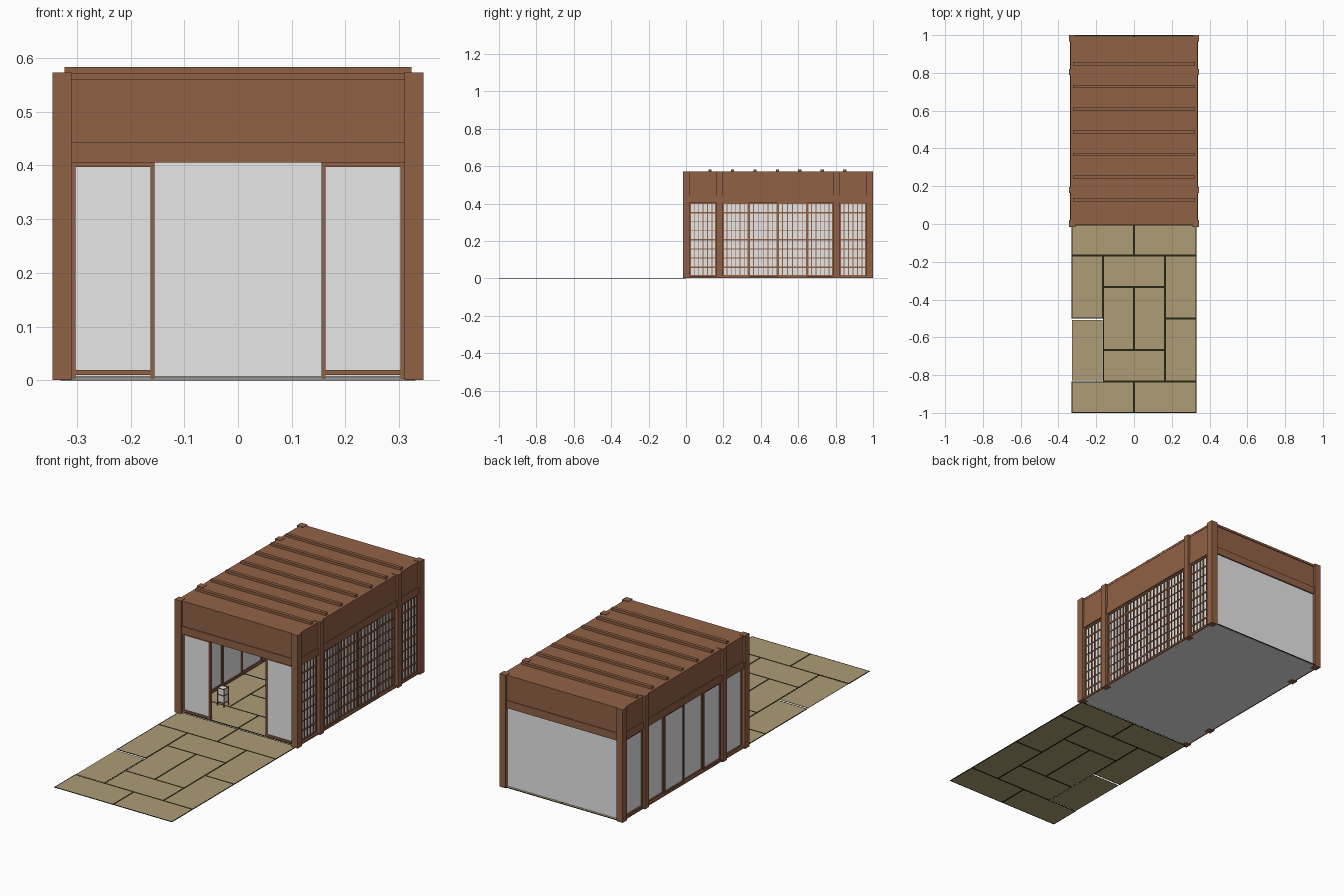
import bpy, bmesh

if "Cube" in bpy.data.objects:
    bpy.data.objects.remove(bpy.data.objects["Cube"])


def material(name, r, g, b):
    m = bpy.data.materials.new(name)
    m.diffuse_color = (r, g, b, 1)
    m.use_nodes = True
    m.node_tree.nodes["Principled BSDF"].inputs["Base Color"].default_value = m.diffuse_color
    return m


WOOD = material("brown wood", 0.285, 0.12, 0.06)
PAPER = material("white paper", 0.8, 0.8, 0.8)
STRAW = material("straw mat", 0.42, 0.335, 0.18)
BORDER = material("dark mat border", 0.02, 0.02, 0.008)


def boxes(name, mat, items):
    """One object from boxes given as (x0, x1, y0, y1, z0, z1)."""
    bm = bmesh.new()
    for x0, x1, y0, y1, z0, z1 in items:
        vs = bmesh.ops.create_cube(bm, size=1)["verts"]
        for v in vs:
            v.co.x = x1 if v.co.x > 0 else x0
            v.co.y = y1 if v.co.y > 0 else y0
            v.co.z = z1 if v.co.z > 0 else z0
    me = bpy.data.meshes.new(name)
    bm.to_mesh(me)
    bm.free()
    me.materials.append(mat)
    ob = bpy.data.objects.new(name, me)
    bpy.context.collection.objects.link(ob)
    return ob


def both(items):
    """Add copies mirrored across x = 0."""
    return items + [(-b, -a, *r) for a, b, *r in items]


# Straw mats: interlocking layout, repeated in front of and inside the room
U = 1 / 6
LAYOUT = [(-2, 0, -1, 0), (0, 2, -1, 0), (-2, -1, -3, -1), (-2, -1, -5, -3),
          (-1, 1, -2, -1), (-1, 0, -4, -2), (0, 1, -4, -2), (-1, 1, -5, -4),
          (1, 2, -3, -1), (1, 2, -5, -3), (-2, 0, -6, -5), (0, 2, -6, -5)]


def mats(label, dy, z):
    straw, edge = [], []
    e, t = 0.005, 0.002
    for i, cell in enumerate(LAYOUT):
        x0, x1, y0, y1 = [c * U for c in cell]
        x0, x1 = x0 * 0.99, x1 * 0.99
        y0, y1 = y0 + dy, y1 + dy
        if i == 3:  # the one loose mat without a border
            straw.append((x0 + .002, x1 - .003, y0 + .004, y1 - .009, z, z + t))
            continue
        straw.append((x0 + e, x1 - e, y0 + e, y1 - e, z, z + t))
        edge += [(x0, x1, y0, y0 + e, z, z + t), (x0, x1, y1 - e, y1, z, z + t),
                 (x0, x0 + e, y0 + e, y1 - e, z, z + t),
                 (x1 - e, x1, y0 + e, y1 - e, z, z + t)]
    boxes(label + "_mats", STRAW, straw)
    boxes(label + "_mat_borders", BORDER, edge)


mats("outer", 0, 0)
mats("inner", 1, 0.005)
boxes("floor", PAPER, [(-.33, .33, 0, .995, .003, .005)])

# Posts
boxes("corner_posts", WOOD, both([(.31, .345, -.015, .02, .001, .573),
                                  (.31, .345, .965, 1, .001, .573)]))
boxes("middle_posts", WOOD, both([(.312, .345, .163, .196, .001, .573),
                                  (.312, .345, .788, .821, .001, .573)]))

# Lintels and header boards on all four sides
BAYS = [(.02, .163), (.196, .788), (.821, .965)]
boxes("side_lintels", WOOD, both([(.314, .338, a, b, .405, .443) for a, b in BAYS]))
boxes("side_headers", WOOD, both([(.318, .334, a, b, .443, .57) for a, b in BAYS]))
boxes("side_sills", WOOD, both([(.314, .338, a, b, .003, .012) for a, b in BAYS]))
boxes("end_lintels", WOOD, [(-.31, .31, -.008, .016, .405, .443),
                            (-.31, .31, .969, .993, .405, .443)])
boxes("end_headers", WOOD, [(-.31, .31, -.003, .012, .443, .57),
                            (-.31, .31, .973, .988, .443, .57)])

# Roof deck and battens
boxes("roof", WOOD, [(-.335, .335, -.006, .992, .56, .571)])
boxes("roof_battens", WOOD, [(-.323, .323, .12 + i * .12, .137 + i * .12, .556, .583)
                             for i in range(7)])

# Side sliding screens, staggered on two tracks
EDGES = [(.02, .163), (.196, .335), (.335, .49), (.49, .648), (.648, .788), (.821, .965)]
frames, lattice, sheets = [], [], []
for i, (a, b) in enumerate(EDGES):
    s = .004 if i % 2 else 0
    x0, x1 = .317 + s, .329 + s
    frame = [(x0, x1, a, a + .007, .01, .405), (x0, x1, b - .007, b, .01, .405),
             (x0, x1, a, b, .398, .405), (x0, x1, a, b, .01, .019)]
    frames += both(frame)
    sheets += both([(x0 + .003, x0 + .006, a + .006, b - .006, .015, .4)])
    # Lattice bars on the right-hand outer face
    n = 6
    for k in range(1, n):
        y = a + (b - a) * k / n
        lattice.append((x0 + .006, x1 - .001, y - .002, y + .002, .015, .4))
    for k in range(1, 8):
        z = .012 + k * .0485
        h = .004 if k in (1, 4, 7) else .002
        lattice.append((x0 + .006, x1 - .002, a, b, z - h, z + h))
boxes("side_screen_frames", WOOD, frames)
boxes("side_screen_paper", PAPER, sheets)
boxes("right_screen_lattice", WOOD, lattice)

# Front sliding screens either side of the doorway
boxes("front_screen_frames", WOOD, both([
    (.155, .163, -.002, .012, .004, .405), (.302, .31, -.002, .012, .004, .405),
    (.163, .302, -.002, .012, .397, .405), (.163, .302, -.002, .012, .01, .019)]))
boxes("front_screen_paper", PAPER, both([(.16, .305, .003, .007, .004, .4)]))

# Plain back wall
boxes("back_wall", PAPER, [(-.312, .312, .979, .986, .004, .41)])

# Small floor lantern behind the left front screen
LX, LY, R, Z = -.2, .165, .02, .007
boxes("lantern_shade", PAPER, [(LX - .016, LX + .016, LY - .016, LY + .016, Z + .02, Z + .088)])
bars = [(LX + sx * .018 - .002, LX + sx * .018 + .002,
         LY + sy * .018 - .002, LY + sy * .018 + .002, Z, Z + .094)
        for sx in (-1, 1) for sy in (-1, 1)]
for z in (.018, .055, .088):
    for s in (-.018, .018):
        bars += [(LX - R, LX + R, LY + s - .0015, LY + s + .0015, Z + z, Z + z + .003),
                 (LX + s - .0015, LX + s + .0015, LY - R, LY + R, Z + z, Z + z + .003)]
boxes("lantern_frame", WOOD, bars)
